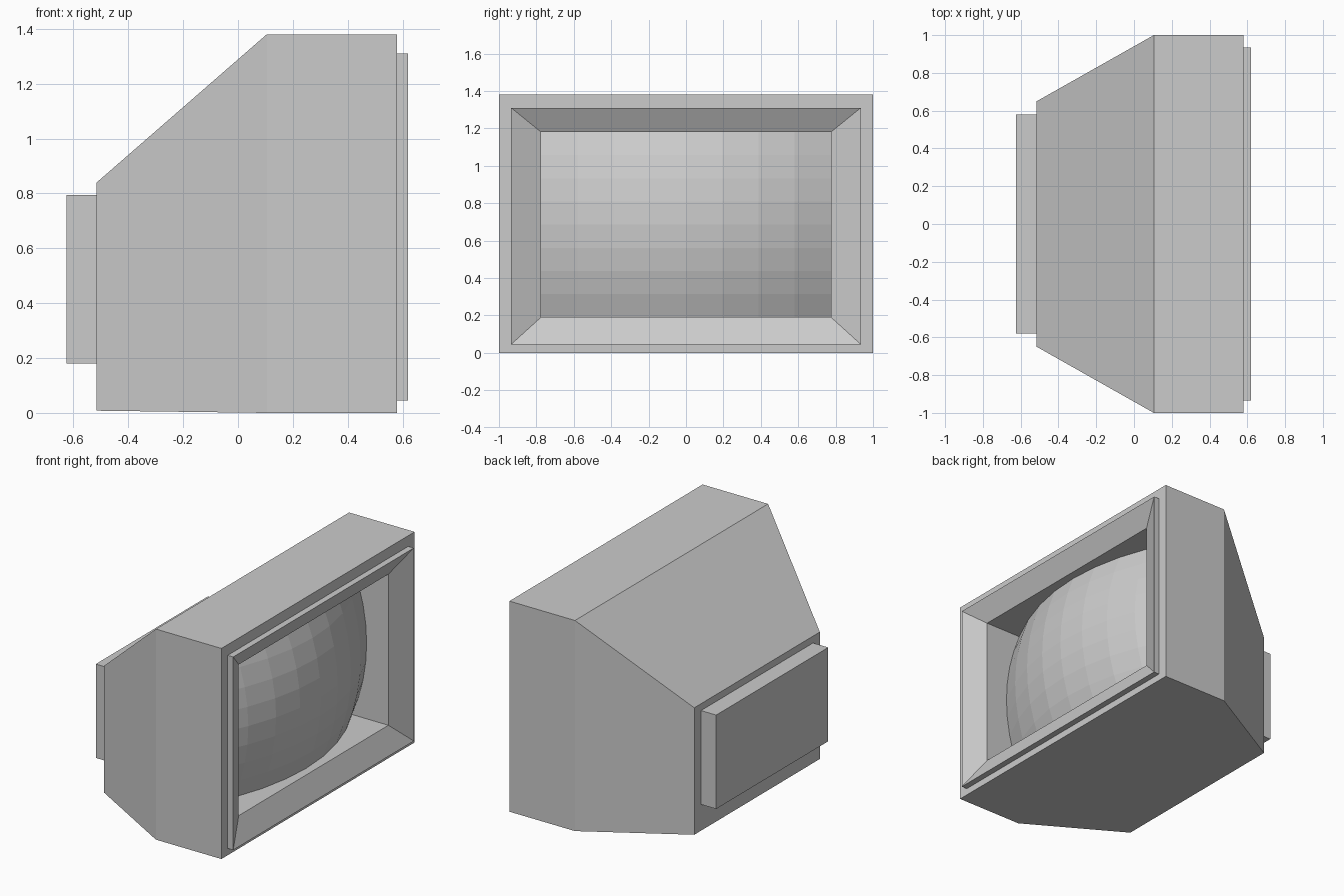
import bpy, bmesh

cube = bpy.data.objects.get("Cube")
if cube:
    bpy.data.objects.remove(cube, do_unlink=True)

GREY = (0.6, 0.6, 0.6, 1.0)
grey = bpy.data.materials.new("plain grey")
grey.use_nodes = True
grey.diffuse_color = GREY
grey.node_tree.nodes["Principled BSDF"].inputs["Base Color"].default_value = GREY


def finish(name, bm):
    mesh = bpy.data.meshes.new(name)
    bm.to_mesh(mesh)
    bm.free()
    mesh.materials.append(grey)
    obj = bpy.data.objects.new(name, mesh)
    bpy.context.collection.objects.link(obj)
    return obj


def loft(name, rings, cap_start=False, cap_end=False):
    """Join rectangles (x, half width, bottom, top) along x."""
    bm = bmesh.new()
    loops = [[bm.verts.new((x, y, z)) for y, z in
              ((-w, low), (w, low), (w, high), (-w, high))]
             for x, w, low, high in rings]
    for a, b in zip(loops, loops[1:]):
        for i in range(4):
            j = (i + 1) % 4
            bm.faces.new((a[i], a[j], b[j], b[i]))
    if cap_start:
        bm.faces.new(loops[0][::-1])
    if cap_end:
        bm.faces.new(loops[-1])
    return finish(name, bm)


# Cabinet: tapered back, straight front and a flat rim around the bezel
rim = (0.58, 0.935, 0.045, 1.31)
loft("cabinet", [(-0.515, 0.65, 0.008, 0.84),
                 (0.105, 1.0, 0.0, 1.38),
                 (0.58, 1.0, 0.0, 1.38),
                 rim], cap_start=True)

# Bezel: raised lip, sloping inner faces and straight recess walls
loft("screen_bezel", [rim,
                      (0.62,) + rim[1:],
                      (0.548, 0.775, 0.19, 1.18),
                      (0.27, 0.775, 0.19, 1.18)])

# Rear housing block
loft("rear_housing", [(-0.625, 0.58, 0.18, 0.795),
                      (-0.515, 0.58, 0.18, 0.795)],
     cap_start=True, cap_end=True)

# Screen: faceted bulging grid filling the recess
bm = bmesh.new()
bmesh.ops.create_grid(bm, x_segments=8, y_segments=8, size=1.0)
for v in bm.verts:
    u, t = v.co.x, v.co.y
    v.co = (0.60 - 0.21 * u * u - 0.105 * t * t, 0.775 * u, 0.685 + 0.495 * t)
finish("screen", bm)
